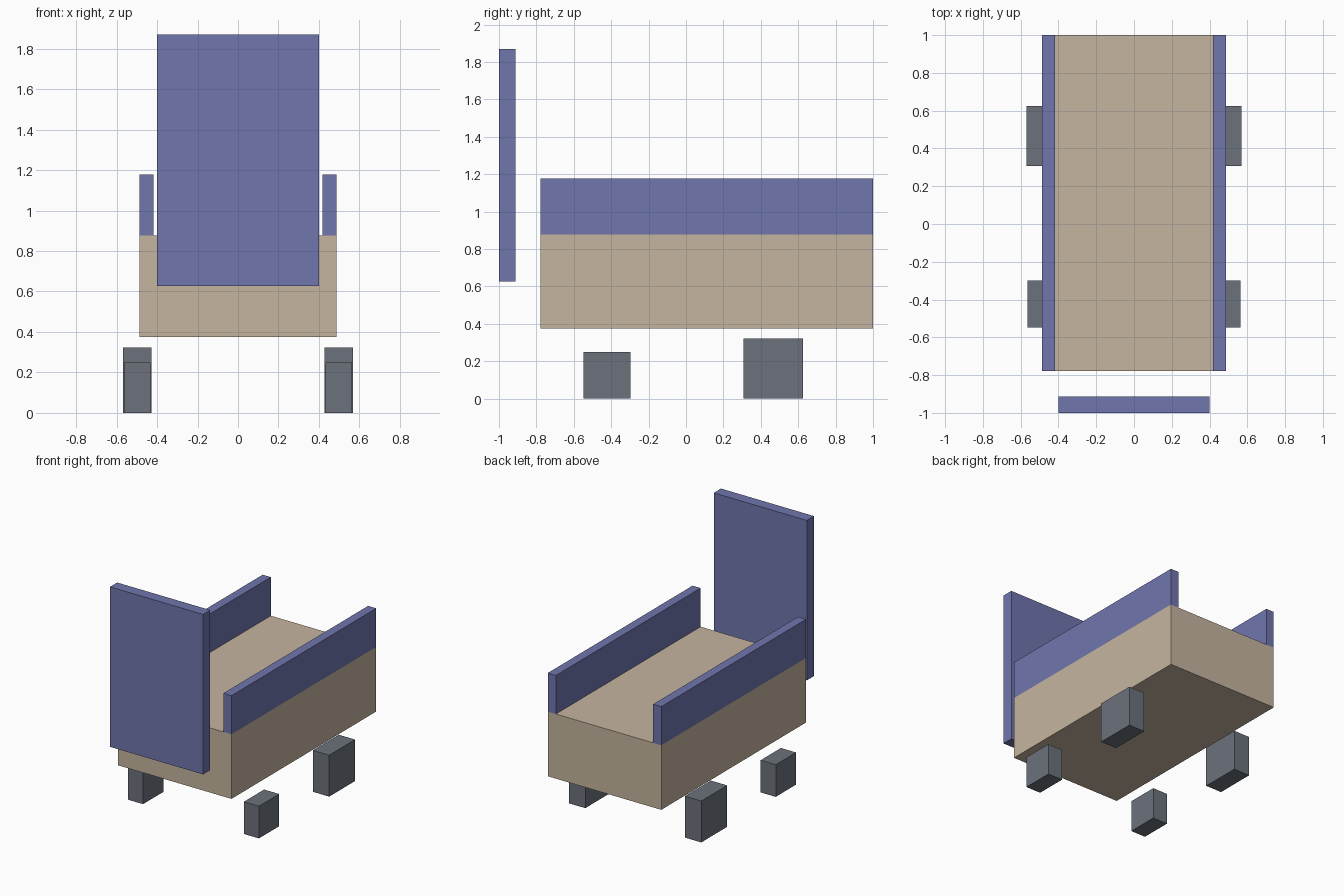
import bpy

if "Cube" in bpy.data.objects:
    bpy.data.objects.remove(bpy.data.objects["Cube"])


def material(name, rgb):
    m = bpy.data.materials.new(name)
    m.diffuse_color = (*rgb, 1)
    m.use_nodes = True
    m.node_tree.nodes["Principled BSDF"].inputs["Base Color"].default_value = m.diffuse_color
    return m


BLUE = material("blue_panel", (0.16, 0.18, 0.42))
TAN = material("tan_body", (0.56, 0.46, 0.35))
GREY = material("dark_grey", (0.15, 0.17, 0.20))


def box(name, x, y, z, mat):
    """Box from (min, max) ranges on each axis."""
    bpy.ops.mesh.primitive_cube_add(
        size=1, location=[(a + b) / 2 for a, b in (x, y, z)])
    o = bpy.context.object
    o.name = name
    o.scale = [b - a for a, b in (x, y, z)]
    bpy.ops.object.transform_apply(location=False, rotation=False, scale=True)
    o.data.materials.append(mat)
    return o


def box_pair(name, x, y, z, mat):
    """Box on the right and its mirror on the left."""
    box("right_" + name, x, y, z, mat)
    box("left_" + name, (-x[1], -x[0]), y, z, mat)


# Main body block
box("body", (-0.488, 0.488), (-0.777, 1.0), (0.375, 0.877), TAN)

# Upright panel, standing clear of the front end
box("upright_panel", (-0.40, 0.40), (-1.0, -0.912), (0.627, 1.87), BLUE)

# Long side rails along the body's top edges
box_pair("side_rail", (0.418, 0.488), (-0.777, 1.0), (0.877, 1.177), BLUE)

# Wheel blocks: small at the front, large at the back
box_pair("front_wheel", (0.433, 0.563), (-0.547, -0.298), (0.0, 0.25), GREY)
box_pair("rear_wheel", (0.428, 0.569), (0.307, 0.625), (0.0, 0.322), GREY)
